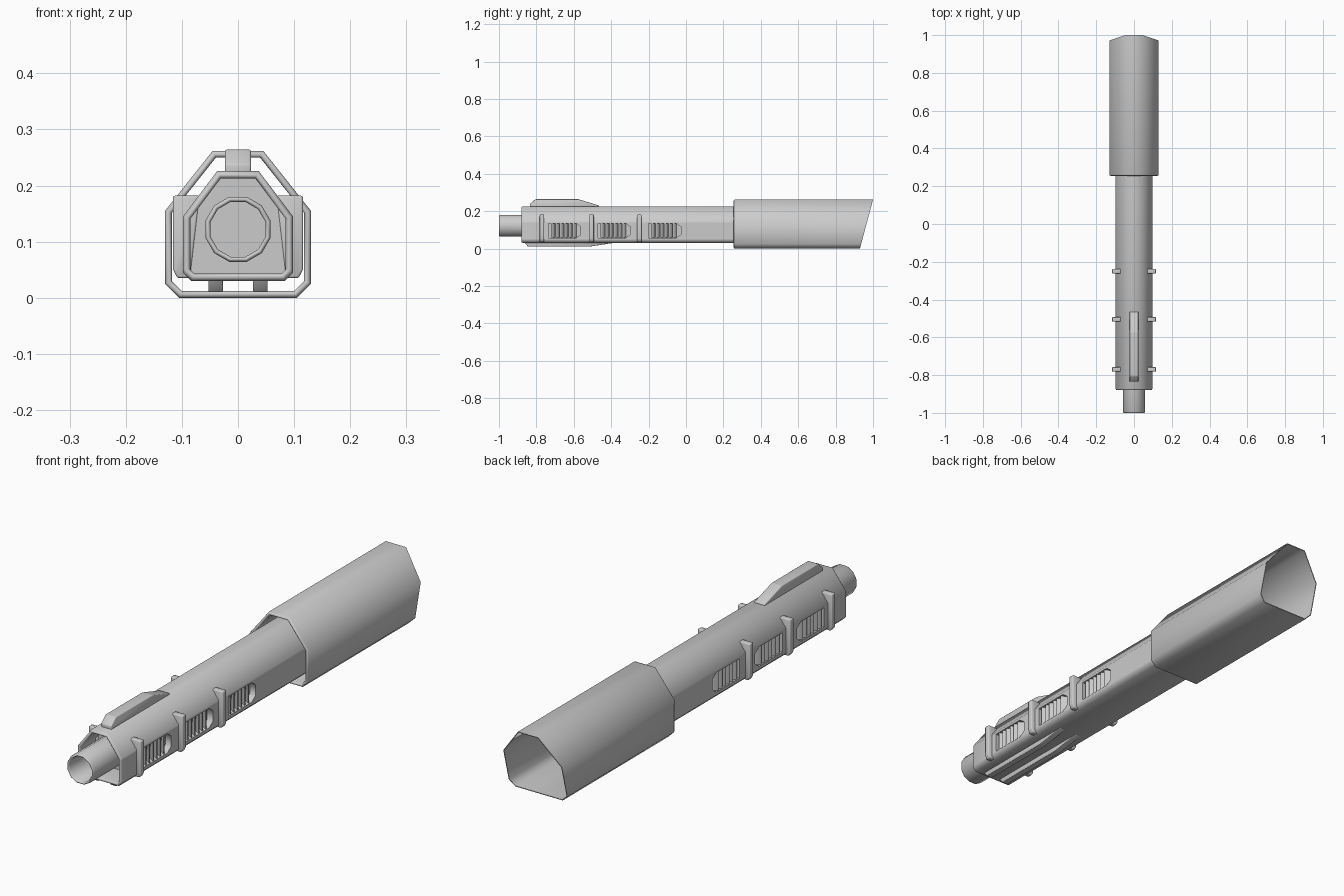
import bpy, bmesh, math
from mathutils import Vector

cube = bpy.data.objects.get("Cube")
if cube:
    bpy.data.objects.remove(cube, do_unlink=True)

grey = bpy.data.materials.new("plain grey")
grey.use_nodes = True
COLOR = (0.6, 0.6, 0.6, 1)
grey.diffuse_color = COLOR
grey.node_tree.nodes["Principled BSDF"].inputs["Base Color"].default_value = COLOR


def make(name, bm, angle=60):
    bmesh.ops.recalc_face_normals(bm, faces=bm.faces)
    me = bpy.data.meshes.new(name)
    bm.to_mesh(me)
    bm.free()
    me.materials.append(grey)
    me.shade_smooth()
    me.set_sharp_from_angle(angle=math.radians(angle))
    ob = bpy.data.objects.new(name, me)
    bpy.context.collection.objects.link(ob)
    return ob


def mirrored(half):
    """Close a right-hand outline (bottom to top) with its mirror image."""
    return half + [(-x, z) for x, z in reversed(half)]


def inset(outline, d):
    """Move every side of a counter-clockwise outline inward by d."""
    pts = [Vector(p) for p in outline]
    out = []
    for i, p in enumerate(pts):
        a = (p - pts[i - 1]).normalized()
        b = (pts[(i + 1) % len(pts)] - p).normalized()
        na, nb = Vector((-a.y, a.x)), Vector((-b.y, b.x))
        out.append(p + (na + nb) * d / (1 + na.dot(nb)))
    return out


def loft(name, outline, stations, closed=False, slant=None):
    """Skin inset copies of an outline; stations are (inset, y) pairs."""
    bm = bmesh.new()
    rings = []
    for d, y in stations:
        rings.append([bm.verts.new((x, slant(z) if y is None else y, z))
                      for x, z in inset(outline, d)])
    pairs = list(zip(rings, rings[1:]))
    if closed:
        pairs.append((rings[-1], rings[0]))
    else:
        bm.faces.new(rings[0])
        bm.faces.new(rings[-1])
    n = len(outline)
    for r, s in pairs:
        for i in range(n):
            j = (i + 1) % n
            bm.faces.new((r[i], r[j], s[j], s[i]))
    return make(name, bm)


def prism(name, pts, lo, hi, place, bevel=0.0):
    """Extrude an outline from lo to hi; place maps (u, v, w) to x, y, z."""
    bm = bmesh.new()
    a = [bm.verts.new(place(u, v, lo)) for u, v in pts]
    b = [bm.verts.new(place(u, v, hi)) for u, v in pts]
    bm.faces.new(a)
    bm.faces.new(b)
    for i in range(len(pts)):
        j = (i + 1) % len(pts)
        bm.faces.new((a[i], a[j], b[j], b[i]))
    if bevel:
        bmesh.ops.recalc_face_normals(bm, faces=bm.faces)
        bmesh.ops.bevel(bm, geom=bm.edges[:], offset=bevel, segments=2,
                        profile=0.5, affect='EDGES', clamp_overlap=True)
    return make(name, bm)


def along_x(u, v, w):
    return (w, u, v)


def along_y(u, v, w):
    return (u, w, v)


# Rear sleeve: thin shell, rounded front lip, slanted open back
sleeve_outline = mirrored([(0.105, 0), (0.13, 0.025), (0.13, 0.155), (0.045, 0.262)])
loft("rear_sleeve", sleeve_outline,
     [(0, None), (0, 0.262), (0.002, 0.257), (0.006, 0.255), (0.01, 0.257),
      (0.012, 0.262), (0.003, None)],
     closed=True, slant=lambda z: 0.93 + 0.07 * z / 0.262)

# Main body: recessed front with a rounded lip
body_outline = mirrored([(0.083, 0.03), (0.098, 0.045), (0.098, 0.052),
                         (0.098, 0.138), (0.098, 0.145), (0.037, 0.226)])
body = loft("main_body", body_outline,
            [(0, 0.35), (0, -0.872), (0.003, -0.878), (0.007, -0.88),
             (0.011, -0.878), (0.013, -0.872), (0.013, -0.78)])

# Muzzle tube
circle = [(0.06 * math.cos(math.tau * (i + 0.5) / 12),
           0.122 + 0.06 * math.sin(math.tau * (i + 0.5) / 12)) for i in range(12)]
loft("muzzle_tube", circle,
     [(0, -0.77), (0, -0.995), (0.003, -1), (0.006, -1), (0.009, -0.995), (0.009, -0.8)])

# Side vents: pockets cut in the body, each with leaning slats
cutters = []
for side in (1, -1):
    for k, start in enumerate((-0.735, -0.47, -0.2)):
        end = start + 0.172
        pocket = [(start, 0.057), (end - 0.025, 0.057), (end, 0.075),
                  (end, 0.117), (end - 0.025, 0.135), (start, 0.135)]
        cutters.append(prism("vent_cutter", pocket, side * 0.072, side * 0.12, along_x))
        for s in range(6):
            y = start + 0.014 + s * 0.023
            slat = [(side * 0.07, y + 0.016), (side * 0.07, y + 0.022),
                    (side * 0.095, y + 0.006), (side * 0.095, y)]
            prism(f"vent_slat_{k}_{s}", slat, 0.058, 0.134, lambda u, v, w: (u, v, w))

for cutter in cutters:
    cutter.hide_render = True
    mod = body.modifiers.new("vent", 'BOOLEAN')
    mod.operation = 'DIFFERENCE'
    mod.solver = 'EXACT'
    mod.object = cutter
bpy.context.view_layer.update()
baked = bpy.data.meshes.new_from_object(
    body.evaluated_get(bpy.context.evaluated_depsgraph_get()))
body.modifiers.clear()
body.data = baked
baked.shade_smooth()
baked.set_sharp_from_angle(angle=math.radians(60))
for cutter in cutters:
    bpy.data.objects.remove(cutter, do_unlink=True)

# Upright ribs ahead of each vent
for side in (1, -1):
    for y in (-0.77, -0.505, -0.25):
        rib = [(side * x, z) for x, z in
               ((0.085, 0.035), (0.108, 0.035), (0.116, 0.05), (0.116, 0.182), (0.068, 0.182))]
        prism("side_rib", rib, y - 0.012, y + 0.012, along_y, 0.004)

# Top fin
fin = [(-0.835, 0.215), (-0.835, 0.238), (-0.805, 0.264), (-0.575, 0.264),
       (-0.465, 0.23), (-0.465, 0.215)]
prism("top_fin", fin, -0.023, 0.023, along_x, 0.003)

# Bottom rails
for side in (1, -1):
    rail = [(-0.865, 0.035), (-0.845, 0.01), (-0.52, 0.01), (-0.39, 0.03), (-0.39, 0.035)]
    prism("bottom_rail", rail, side * 0.04 - 0.013, side * 0.04 + 0.013, along_x, 0.002)
